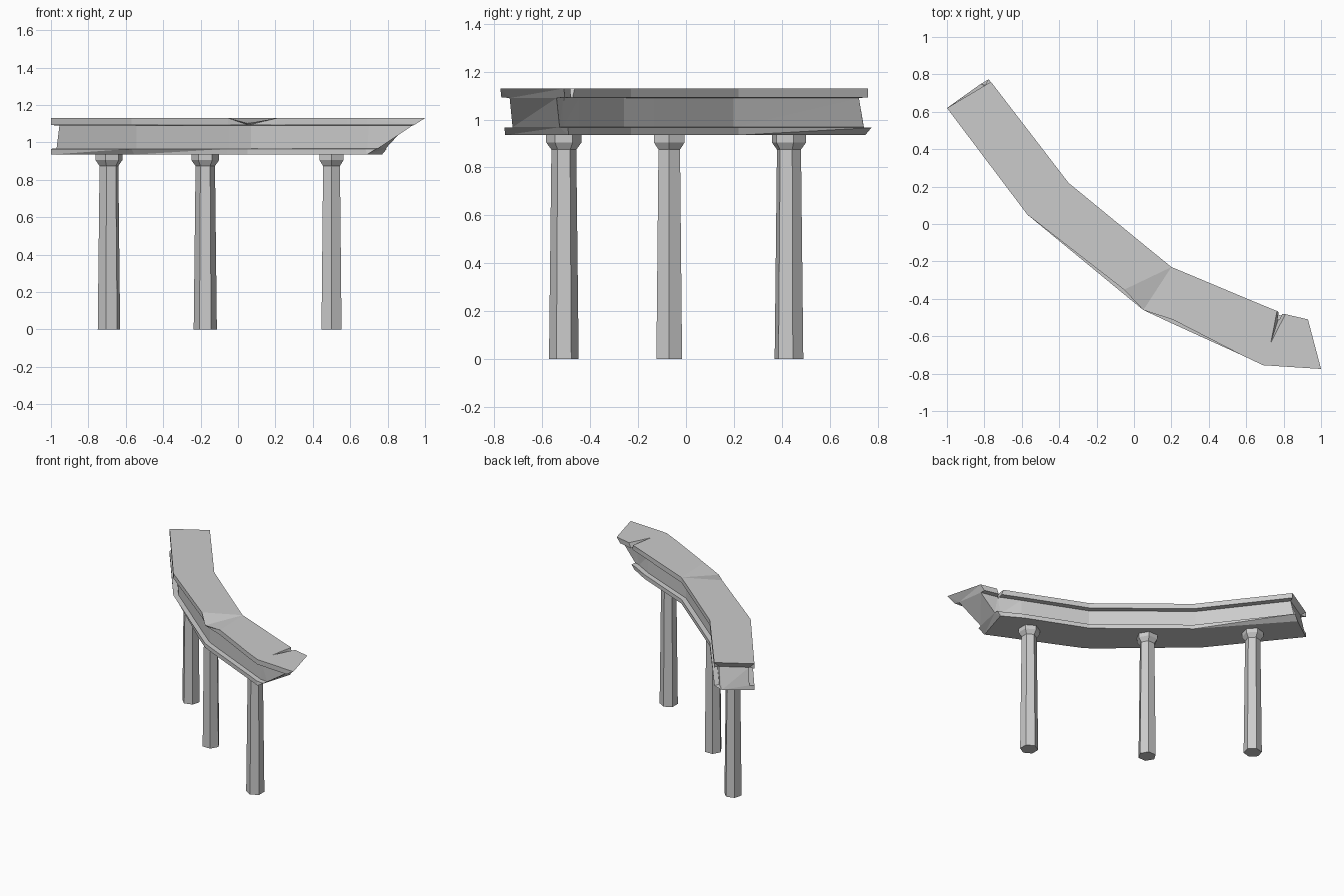
import bpy, bmesh, math
from mathutils import Vector

if "Cube" in bpy.data.objects:
    bpy.data.objects.remove(bpy.data.objects["Cube"])

stone = bpy.data.materials.new("grey stone")
stone.diffuse_color = (0.6, 0.6, 0.6, 1)
stone.use_nodes = True
stone.node_tree.nodes["Principled BSDF"].inputs["Base Color"].default_value = stone.diffuse_color


def make_object(name, bm):
    bmesh.ops.triangulate(bm, faces=[f for f in bm.faces if len(f.verts) > 3])
    bmesh.ops.recalc_face_normals(bm, faces=bm.faces[:])
    mesh = bpy.data.meshes.new(name)
    bm.to_mesh(mesh)
    bm.free()
    mesh.materials.append(stone)
    ob = bpy.data.objects.new(name, mesh)
    bpy.context.collection.objects.link(ob)
    return ob


def loft(name, rings):
    """Skin a list of equal closed rings and cap both ends."""
    bm = bmesh.new()
    rows = [[bm.verts.new(p) for p in r] for r in rings]
    n = len(rows[0])
    for a, b in zip(rows, rows[1:]):
        for i in range(n):
            j = (i + 1) % n
            bm.faces.new((a[i], a[j], b[j], b[i]))
    bm.faces.new(rows[0][::-1])
    bm.faces.new(rows[-1])
    return make_object(name, bm)


# Columns: tapered hexagonal shaft with a flared capital
def column(name, x, y, turn):
    profile = [(0.062, 0), (0.052, 0.875), (0.056, 0.88), (0.074, 0.905), (0.074, 0.938)]
    rings = []
    for r, z in profile:
        angles = [math.radians(turn + 60 * k) for k in range(6)]
        rings.append([(x + r * math.cos(a), y + r * math.sin(a), z) for a in angles])
    loft(name, rings)


column("left_column", -0.69, 0.43, 15)
column("middle_column", -0.175, -0.07, 0)
column("right_column", 0.5, -0.51, 30)

# Curved entablature: plan points (outer, inner) along its length
plan = [
    ((-1.0, 0.62), (-0.765, 0.76)),
    ((-0.57, 0.05), (-0.35, 0.22)),
    ((-0.06, -0.37), (0.04, -0.10)),
    ((0.05, -0.46), (0.20, -0.23)),
    ((0.20, -0.53), (0.33, -0.284)),
    ((0.58, -0.703), (0.63, -0.41)),
]
Z = [0.935, 0.966, 0.968, 1.09, 1.093, 1.13]
INSET = 0.035
# chips: (station, level, side) -> extra inset of a lip, side 0 outer, 1 inner
chips = {(0, 0, 1): 0.05, (1, 0, 0): 0.02, (2, 5, 0): 0.02, (2, 4, 0): 0.02,
         (4, 5, 0): 0.02, (4, 4, 0): 0.02, (3, 4, 0): 0.01}


def section(k, outer_at, inner_at):
    sides = ([], [])
    for lv, z in enumerate(Z):
        o, i = Vector(outer_at(z)), Vector(inner_at(z))
        across = (i - o).normalized()
        base = INSET if lv in (2, 3) else 0
        for s, (p, d) in enumerate(((o, across), (i, -across))):
            q = p + d * (base + chips.get((k, lv, s), 0))
            if k == 0 and lv == 3:          # recessed broken end
                q += Vector((0.015, -0.02))
            if k == 0 and s == 1 and lv < 2:  # lower slab sticks out
                q += Vector((-0.012, 0.014))
            zz = 1.102 if (k, lv, s) == (3, 5, 0) else z
            sides[s].append((q.x, q.y, zz))
    return sides[0] + sides[1][::-1]


def slant(a, b):
    """Plan point sliding from a at the bottom to b at the top."""
    return lambda z: Vector(a).lerp(Vector(b), (z - Z[0]) / (Z[-1] - Z[0]))


rings = [section(k, slant(o, o), slant(i, i)) for k, (o, i) in enumerate(plan)]
# broken right end leans outward towards the top
rings.append(section(6, slant((0.68, -0.75), (0.69, -0.755)), slant((0.75, -0.48), (0.80, -0.48))))
rings.append(section(7, slant((0.69, -0.755), (1.0, -0.775)), slant((0.77, -0.49), (0.93, -0.51))))
beam = loft("curved_entablature", rings)

# Crack wedge cut into the broken end
bm = bmesh.new()
vs = [bm.verts.new(p) for p in
      ((0.73, -0.64, 1.132), (0.765, -0.45, 1.14), (0.83, -0.45, 1.14), (0.79, -0.45, 1.05))]
for t in ((0, 1, 2), (0, 1, 3), (0, 2, 3), (1, 2, 3)):
    bm.faces.new([vs[i] for i in t])
cutter = make_object("crack_cutter", bm)
cutter.hide_render = True
cutter.hide_viewport = False
cutter.display_type = 'WIRE'
mod = beam.modifiers.new("crack", 'BOOLEAN')
mod.operation = 'DIFFERENCE'
mod.solver = 'EXACT'
mod.object = cutter
